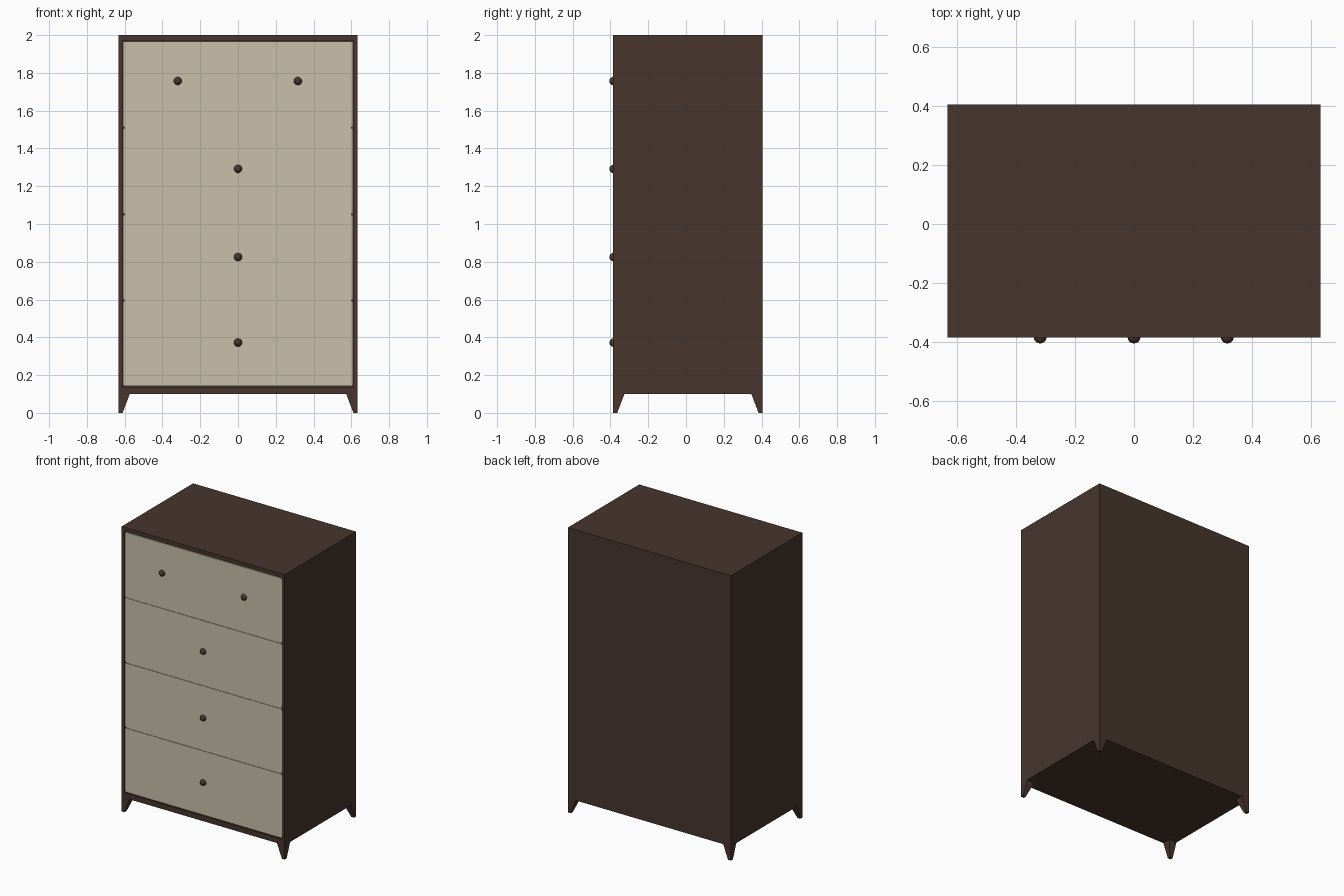
import bpy, bmesh, math
from mathutils import Matrix

if "Cube" in bpy.data.objects:
    bpy.data.objects.remove(bpy.data.objects["Cube"])

W, YF, YB = 0.633, -0.386, 0.406   # half width, front and back planes
Z0, Z1 = 0.10, 2.0                 # carcass bottom and top


def material(name, col):
    m = bpy.data.materials.new(name)
    m.diffuse_color = (*col, 1)
    m.use_nodes = True
    m.node_tree.nodes["Principled BSDF"].inputs["Base Color"].default_value = m.diffuse_color
    return m


brown = material("dark brown wood", (0.063, 0.036, 0.027))
cream = material("cream paint", (0.584, 0.525, 0.402))


def finish(name, bm, mat):
    bmesh.ops.recalc_face_normals(bm, faces=bm.faces)
    me = bpy.data.meshes.new(name)
    bm.to_mesh(me)
    bm.free()
    me.materials.append(mat)
    ob = bpy.data.objects.new(name, me)
    bpy.context.collection.objects.link(ob)
    return ob


def box(name, x0, x1, y0, y1, z0, z1, mat, round_corners=0):
    bm = bmesh.new()
    bmesh.ops.create_cube(bm, size=1)
    for v in bm.verts:
        v.co = (x1 if v.co.x > 0 else x0, y1 if v.co.y > 0 else y0,
                z1 if v.co.z > 0 else z0)
    if round_corners:  # round the four edges running front to back
        edges = [e for e in bm.edges
                 if abs(e.verts[0].co.y - e.verts[1].co.y) > 1e-4]
        bmesh.ops.bevel(bm, geom=edges, offset=round_corners, segments=3,
                        profile=0.5, affect='EDGES')
    return finish(name, bm, mat)


# Carcass: front opening one-sided, closed by the drawers
bm = bmesh.new()
bmesh.ops.create_cube(bm, size=1)
for v in bm.verts:
    v.co = (math.copysign(W, v.co.x), YB if v.co.y > 0 else YF,
            Z1 if v.co.z > 0 else Z0)
front = min(bm.faces, key=lambda f: f.calc_center_median().y)
bmesh.ops.inset_individual(bm, faces=[front], thickness=0.022)
for v in front.verts:  # opening with a thicker top and bottom rail
    v.co = (math.copysign(0.612, v.co.x), YF, 1.972 if v.co.z > 1 else 0.137)
res = bmesh.ops.extrude_discrete_faces(bm, faces=[front])
for v in res["faces"][0].verts:
    v.co.y += 0.03
finish("cabinet_carcass", bm, brown)

# Tapered corner feet
for sx, side in ((-1, "left"), (1, "right")):
    for sy, end in ((-1, "front"), (1, "back")):
        y = YF if sy < 0 else YB
        bm = bmesh.new()
        rings = []
        for z, w, d in ((0, 0.022, 0.022), (Z0, 0.06, 0.06)):
            rings.append([bm.verts.new((sx * (W - a * w), y - sy * b * d, z))
                          for a, b in ((0, 0), (1, 0), (1, 1), (0, 1))])
        lo, hi = rings
        bm.faces.new(lo)
        bm.faces.new(hi)
        for i in range(4):
            j = (i + 1) % 4
            bm.faces.new((lo[i], lo[j], hi[j], hi[i]))
        finish(f"{end}_{side}_foot", bm, brown)

# Drawer fronts with a slim cream backing behind the seams
box("drawer_backing", -0.602, 0.602, YF + 0.005, YF + 0.03, 0.15, 1.96, cream)
seams = (0.14, 0.595, 1.052, 1.51, 1.97)
for i in range(4):
    box(f"drawer_front_{i + 1}", -0.61, 0.61, YF + 0.001, YF + 0.03,
        seams[i] + 0.003, seams[i + 1] - 0.003, cream, 0.01)

# Round knobs
for i, (x, z) in enumerate(((0, 0.372), (0, 0.825), (0, 1.292),
                            (-0.319, 1.757), (0.317, 1.757))):
    bm = bmesh.new()
    bmesh.ops.create_uvsphere(bm, u_segments=12, v_segments=8, radius=0.022,
                              matrix=Matrix.Translation((x, YF + 0.002, z))
                              @ Matrix.Rotation(math.pi / 2, 4, 'X'))
    for f in bm.faces:
        f.smooth = True
    finish(f"knob_{i + 1}", bm, brown)
